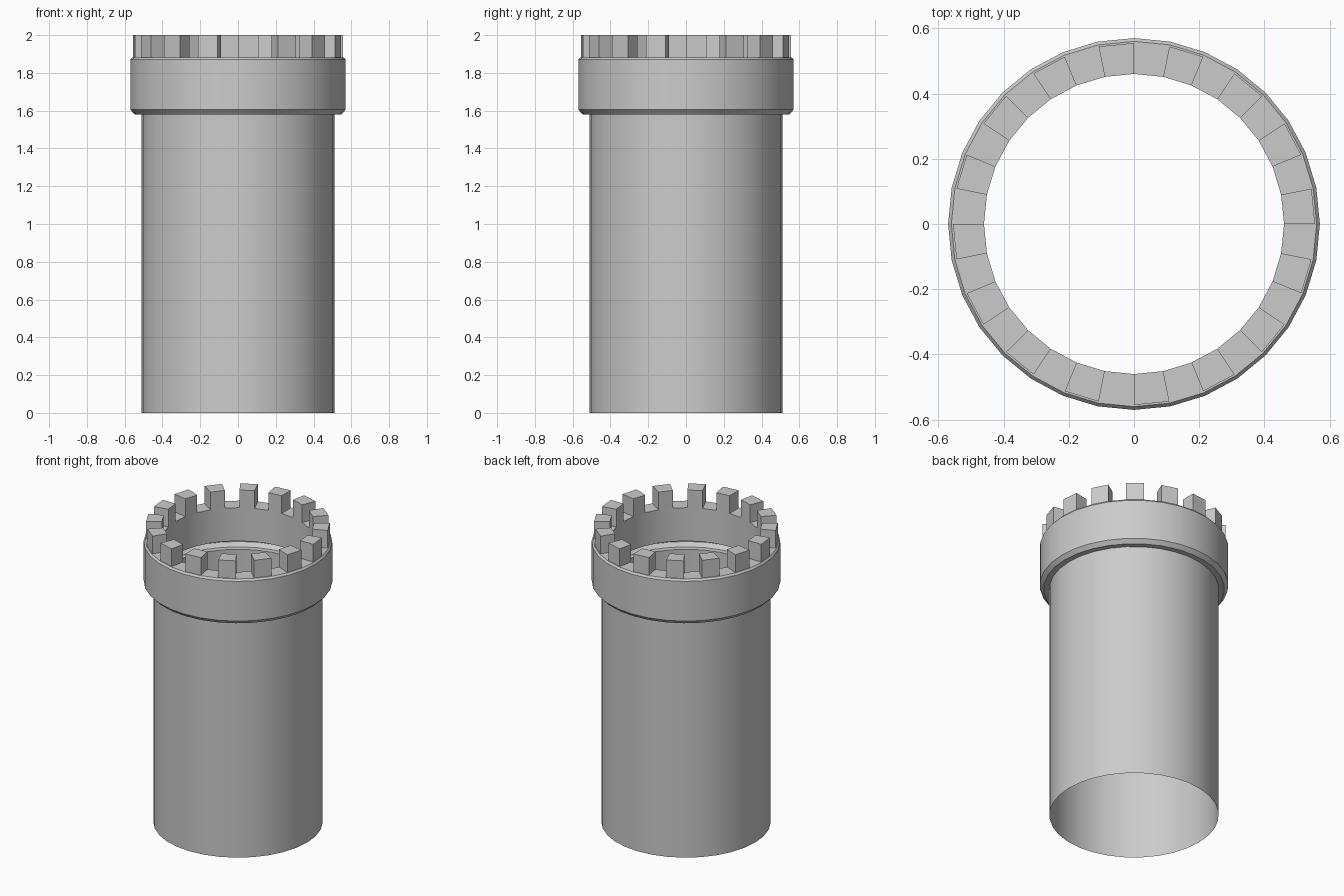
import bpy, bmesh
from math import cos, sin, pi

if "Cube" in bpy.data.objects:
    bpy.data.objects.remove(bpy.data.objects["Cube"])

SIDES = 32


def pt(r, i, z):
    a = 2 * pi * i / SIDES
    return (r * cos(a), r * sin(a), z)


def finish(bm, name, smooth):
    mesh = bpy.data.meshes.new(name)
    bm.to_mesh(mesh)
    bm.free()
    ob = bpy.data.objects.new(name, mesh)
    bpy.context.collection.objects.link(ob)
    if smooth:
        bpy.ops.object.select_all(action='DESELECT')
        ob.select_set(True)
        bpy.context.view_layer.objects.active = ob
        bpy.ops.object.shade_smooth_by_angle(angle=pi / 6)
    return ob


def lathe(name, profile):
    # profile points (radius, height), going up the outside
    bm = bmesh.new()
    rings = [[bm.verts.new(pt(r, i, z)) for i in range(SIDES)] for r, z in profile]
    for lo, hi in zip(rings, rings[1:]):
        for i in range(SIDES):
            j = (i + 1) % SIDES
            bm.faces.new((lo[i], lo[j], hi[j], hi[i]))
    return finish(bm, name, True)


# Open tube shaft
lathe("tower_shaft", [(0.512, 0), (0.512, 1.58)])

# Overhanging parapet: chamfered underside, rim, walkway and inner wall
lathe("parapet", [(0.512, 1.58), (0.547, 1.58), (0.57, 1.605), (0.57, 1.87),
                  (0.56, 1.882), (0.46, 1.882), (0.46, 1.66)])

# Battlement blocks on every second side
bm = bmesh.new()
for i in range(0, SIDES, 2):
    low, top = [[bm.verts.new(pt(r, k, z)) for r, k in
                 ((0.46, i), (0.555, i), (0.555, i + 1), (0.46, i + 1))]
                for z in (1.882, 2.0)]
    bm.faces.new(top)
    for k in range(4):
        n = (k + 1) % 4
        bm.faces.new((low[k], low[n], top[n], top[k]))
finish(bm, "battlements", False)
